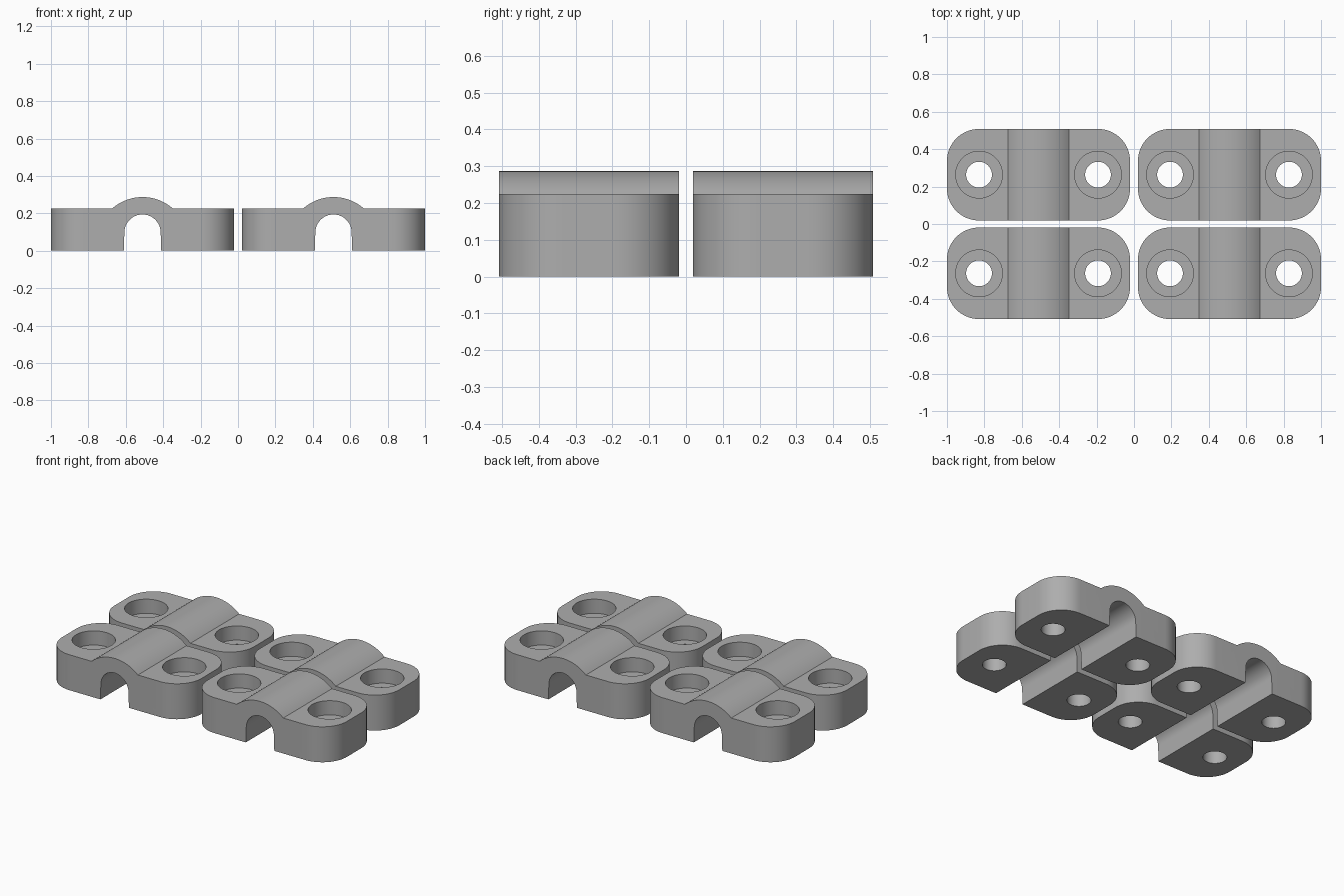
import bpy, bmesh, math
from mathutils import Vector

if "Cube" in bpy.data.objects:
    bpy.data.objects.remove(bpy.data.objects["Cube"], do_unlink=True)

# Clamp dimensions
HALF_X, HALF_Y = 0.4895, 0.2445
CORNER = 0.1715
BLOCK_TOP, ARCH_TOP, ARCH_HALF = 0.225, 0.287, 0.163
SLOT_R, SLOT_FOOT, SLOT_CENTRE = 0.097, 0.1, 0.097
HOLE_X, HOLE_R, BORE_R, BORE_FLOOR = 0.318, 0.069, 0.125, 0.135

# Single plain grey
grey = bpy.data.materials.new("plain grey")
grey.use_nodes = True
colour = (0.42, 0.42, 0.42, 1)
grey.diffuse_color = colour
grey.node_tree.nodes["Principled BSDF"].inputs["Base Color"].default_value = colour


def arc(cx, cy, r, start, end, steps):
    """Points along an arc, angles in degrees."""
    angles = [math.radians(start + (end - start) * i / steps) for i in range(steps + 1)]
    return [(cx + r * math.cos(a), cy + r * math.sin(a)) for a in angles]


def prism(name, points, offset):
    """Extrude a closed 3D outline by an offset."""
    bm = bmesh.new()
    face = bm.faces.new([bm.verts.new(p) for p in points])
    top = bmesh.ops.extrude_face_region(bm, geom=[face])["geom"]
    bmesh.ops.translate(bm, vec=Vector(offset),
                        verts=[v for v in top if isinstance(v, bmesh.types.BMVert)])
    bmesh.ops.recalc_face_normals(bm, faces=bm.faces)
    mesh = bpy.data.meshes.new(name)
    bm.to_mesh(mesh)
    bm.free()
    obj = bpy.data.objects.new(name, mesh)
    bpy.context.collection.objects.link(obj)
    return obj


def cylinder(name, x, r, z0, z1):
    ring = arc(x, 0, r, 0, 360, 48)[:-1]
    return prism(name, [(px, py, z0) for px, py in ring], (0, 0, z1 - z0))


# Side profile: flat feet, raised arch and round-topped cable slot
rise = ARCH_TOP - BLOCK_TOP
arch_r = (ARCH_HALF ** 2 + rise ** 2) / (2 * rise)
half_angle = math.degrees(math.asin(ARCH_HALF / arch_r))
profile = [(-0.6, 0), (-0.6, BLOCK_TOP)]
profile += arc(0, ARCH_TOP - arch_r, arch_r, 90 + half_angle, 90 - half_angle, 24)
profile += [(0.6, BLOCK_TOP), (0.6, 0), (SLOT_FOOT, 0)]
profile += arc(0, SLOT_CENTRE, SLOT_R, 0, 180, 32) + [(-SLOT_FOOT, 0)]
clamp = prism("cable_clamp", [(x, -0.4, z) for x, z in profile], (0, 0.8, 0))
clamp.data.materials.append(grey)

# Rounded footprint trims the ends
outline = []
for sx, sy, start in ((1, 1, 0), (-1, 1, 90), (-1, -1, 180), (1, -1, 270)):
    outline += arc(sx * (HALF_X - CORNER), sy * (HALF_Y - CORNER), CORNER,
                   start, start + 90, 16)
tools = [(prism("footprint_cutter", [(x, y, -0.2) for x, y in outline], (0, 0, 0.8)), "INTERSECT")]

# Counterbored screw holes on both feet
for side in (-1, 1):
    tools.append((cylinder("screw_hole_cutter", side * HOLE_X, HOLE_R, -0.1, 0.4), "DIFFERENCE"))
    tools.append((cylinder("counterbore_cutter", side * HOLE_X, BORE_R, BORE_FLOOR, 0.4), "DIFFERENCE"))

for tool, operation in tools:
    tool.hide_render = True
    mod = clamp.modifiers.new(tool.name, "BOOLEAN")
    mod.object, mod.operation, mod.solver = tool, operation, "EXACT"

# Bake the cuts and clear the cutters
bpy.context.view_layer.update()
baked = bpy.data.meshes.new_from_object(
    clamp.evaluated_get(bpy.context.evaluated_depsgraph_get()))
clamp.modifiers.clear()
clamp.data = baked
for tool, _ in tools:
    bpy.data.objects.remove(tool, do_unlink=True)

baked.materials.clear()
baked.materials.append(grey)
baked.polygons.foreach_set("material_index", [0] * len(baked.polygons))

# Smooth the curved walls, keep the edges crisp
bpy.ops.object.select_all(action="DESELECT")
clamp.select_set(True)
bpy.context.view_layer.objects.active = clamp
bpy.ops.object.shade_smooth_by_angle(angle=math.radians(20))

# Two by two set sharing one mesh
spots = {"front_right": (-1, -1), "front_left": (1, -1),
         "back_right": (-1, 1), "back_left": (1, 1)}
for i, (place, (sx, sy)) in enumerate(spots.items()):
    obj = clamp
    if i:
        obj = bpy.data.objects.new("cable_clamp", clamp.data)
        bpy.context.collection.objects.link(obj)
    obj.name = place + "_cable_clamp"
    obj.location = (sx * 0.5105, sy * 0.2635, 0)
